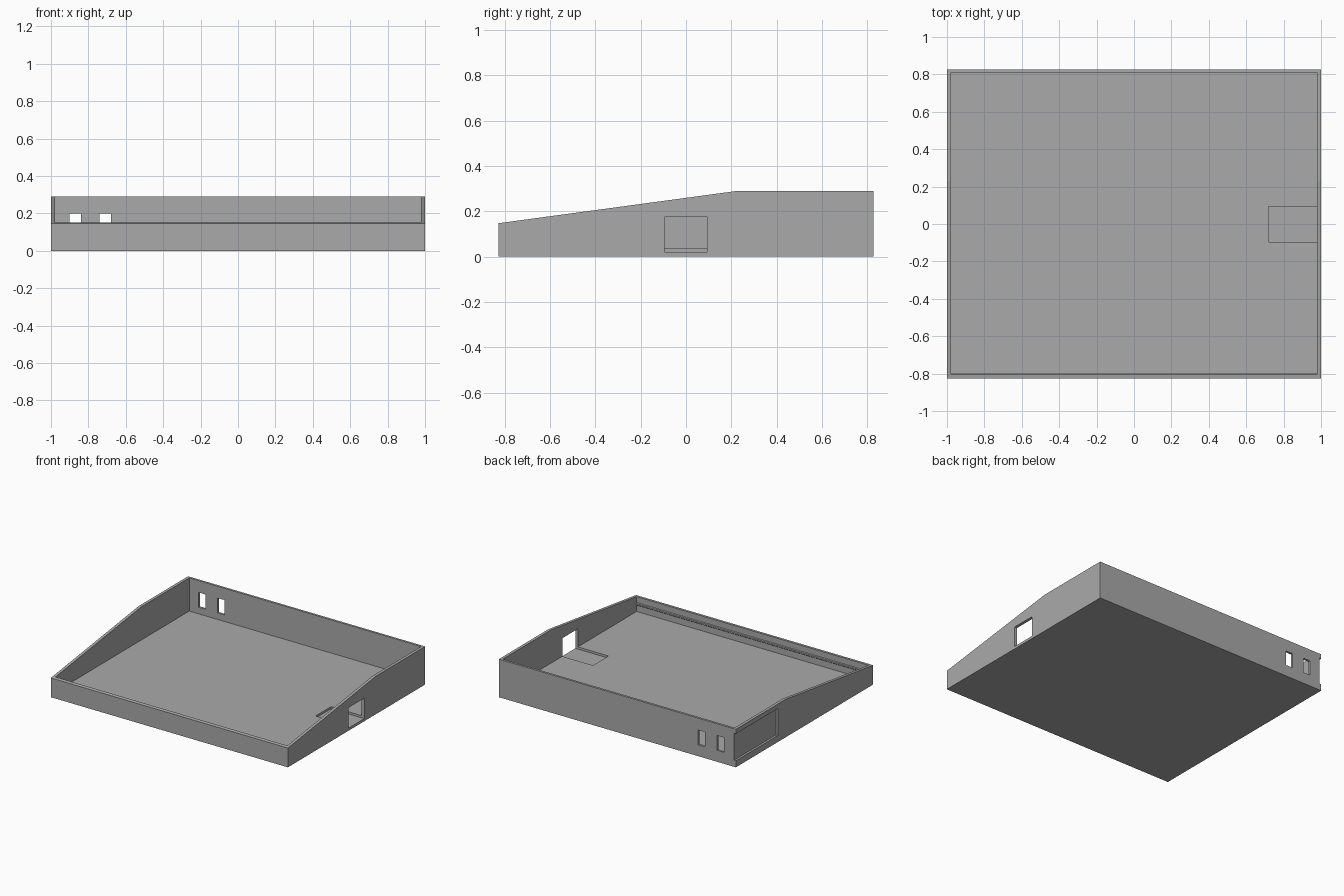
import bpy
import bmesh

old = bpy.data.objects.get("Cube")
if old:
    bpy.data.objects.remove(old, do_unlink=True)

grey = bpy.data.materials.new("plain grey")
grey.use_nodes = True
grey.diffuse_color = (0.4, 0.4, 0.4, 1)
grey.node_tree.nodes["Principled BSDF"].inputs["Base Color"].default_value = (0.4, 0.4, 0.4, 1)


def extrude_x(name, profile, x0, x1):
    """Solid made by sweeping a (y, z) profile along x."""
    bm = bmesh.new()
    face = bm.faces.new([bm.verts.new((x0, y, z)) for y, z in profile])
    swept = bmesh.ops.extrude_face_region(bm, geom=[face])["geom"]
    verts = [v for v in swept if isinstance(v, bmesh.types.BMVert)]
    bmesh.ops.translate(bm, verts=verts, vec=(x1 - x0, 0, 0))
    bmesh.ops.recalc_face_normals(bm, faces=bm.faces)
    mesh = bpy.data.meshes.new(name)
    bm.to_mesh(mesh)
    bm.free()
    mesh.materials.append(grey)
    obj = bpy.data.objects.new(name, mesh)
    bpy.context.collection.objects.link(obj)
    return obj


def box(name, x0, x1, y0, y1, z0, z1):
    return extrude_x(name, [(y0, z0), (y1, z0), (y1, z1), (y0, z1)], x0, x1)


DEPTH = 0.827   # half depth
FLOOR = 0.037   # top of the floor

# Case body with its sloping side profile
case = extrude_x("case_bottom", [(-DEPTH, 0), (DEPTH, 0), (DEPTH, 0.29),
                                 (0.23, 0.29), (-DEPTH, 0.147)], -1, 1)

# Inner cavity, leaving a thin ridge along the inside of the front wall
cavity = [(-0.802, FLOOR), (0.81, FLOOR), (0.81, 0.5), (-0.802, 0.5),
          (-0.802, 0.105), (-0.797, 0.1), (-0.797, 0.09), (-0.802, 0.085)]
cutters = [
    extrude_x("cavity_cutter", cavity, -0.978, 0.978),
    # Side opening and the shallow pocket it runs into
    box("side_opening_cutter", 0.72, 1.1, -0.095, 0.093, 0.02, 0.175),
    # Shallow recess on the other side, open at the back corner
    box("side_recess_cutter", -1.1, -0.984, 0.32, 0.9, 0.05, 0.255),
]
# Two small windows in the back wall
for x in (-0.87, -0.71):
    cutters.append(box("back_window_cutter", x - 0.03, x + 0.03, 0.75, 0.9, 0.087, 0.2))

for cutter in cutters:
    cutter.hide_render = True
    mod = case.modifiers.new(cutter.name, "BOOLEAN")
    mod.operation = "DIFFERENCE"
    mod.solver = "EXACT"
    mod.object = cutter

# Bake the cuts and drop the cutters
graph = bpy.context.evaluated_depsgraph_get()
cut_mesh = bpy.data.meshes.new_from_object(case.evaluated_get(graph))
case.modifiers.clear()
case.data = cut_mesh
cut_mesh.materials.clear()
cut_mesh.materials.append(grey)
for poly in cut_mesh.polygons:
    poly.material_index = 0
for cutter in cutters:
    bpy.data.objects.remove(cutter, do_unlink=True)
